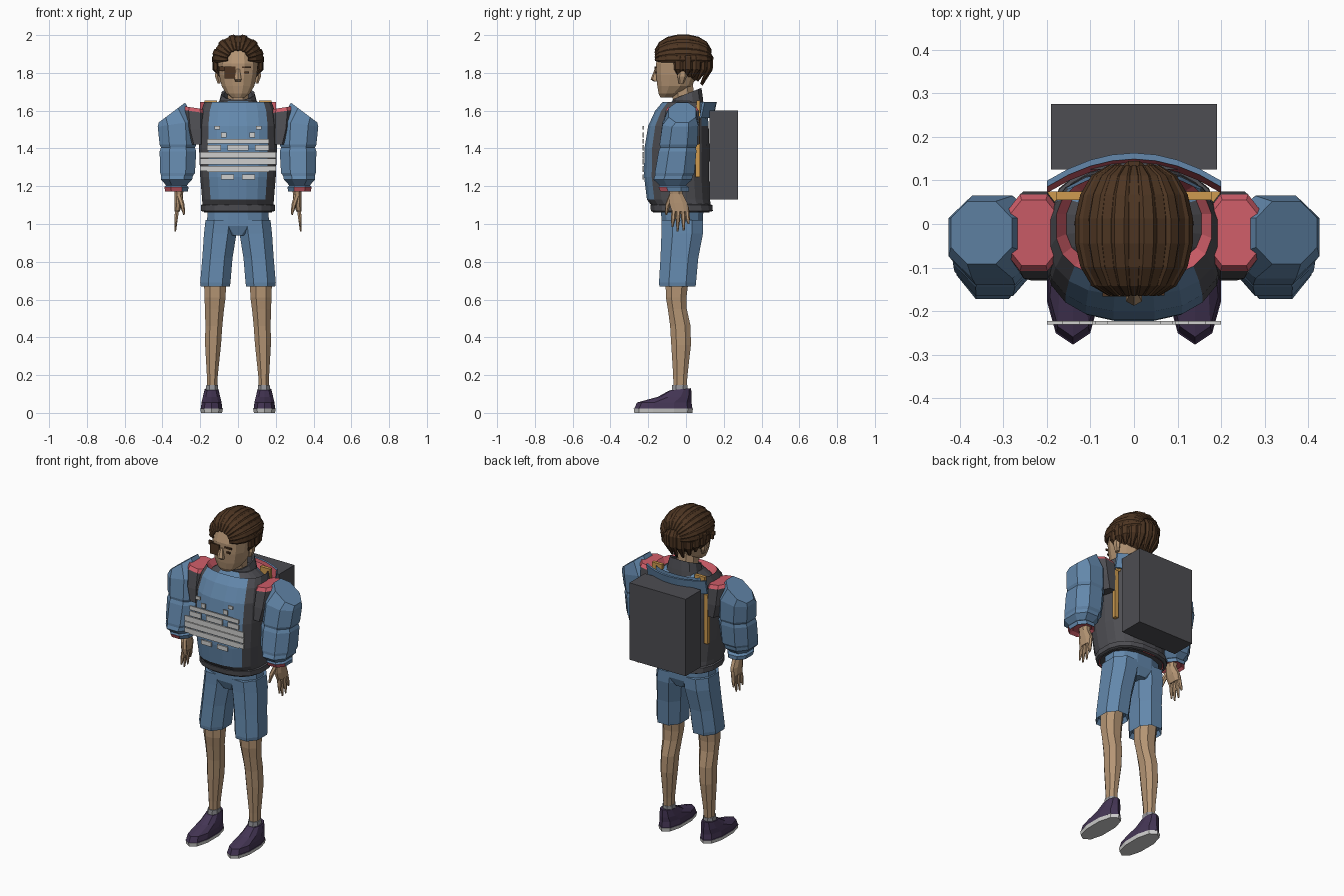
import bpy, bmesh, math
from mathutils import Vector

COLS = {"skin": (.46, .30, .175), "hair_brown": (.075, .036, .016), "cloth_blue": (.125, .245, .41),
        "dark_grey": (.075, .075, .085), "lining_red": (.62, .11, .14), "shoe_purple": (.058, .036, .09),
        "pale_grey": (.62, .62, .61), "strap_orange": (.62, .33, .08), "sock_grey": (.30, .30, .32)}
MATS = {}
for k, c in COLS.items():
    MATS[k] = bpy.data.materials.new(k)
    MATS[k].diffuse_color = (*c, 1)


def finish(bm, name, mats, rule=None):
    bmesh.ops.recalc_face_normals(bm, faces=bm.faces)
    if rule:
        for f in bm.faces:
            f.material_index = rule(f.calc_center_median(), f.normal)
    me = bpy.data.meshes.new(name)
    bm.to_mesh(me)
    bm.free()
    for m in mats:
        me.materials.append(MATS[m])
    ob = bpy.data.objects.new(name, me)
    bpy.context.collection.objects.link(ob)
    return ob


def skin_rings(bm, loops):
    vs = [[bm.verts.new(p) for p in lp] for lp in loops]
    n = len(vs[0])
    for a, b in zip(vs, vs[1:]):
        for i in range(n):
            bm.faces.new((a[i], a[(i + 1) % n], b[(i + 1) % n], b[i]))
    bm.faces.new(vs[0][::-1])
    bm.faces.new(vs[-1])


def loft(name, rings, mats, n=8, e=2.3, rule=None, s=1):
    """Stack rounded-box rings (z, cx, cy, rx, ry, tilt_x, tilt_y); s=-1 flips to the other side."""
    k = math.cos(math.pi / n) ** (2 / e)
    loops = []
    for r in rings:
        z, cx, cy, rx, ry, tx, ty = (list(r) + [0, 0])[:7]
        lp = []
        for i in range(n):
            a = (i + .5) * 2 * math.pi / n
            c, d = math.cos(a), math.sin(a)
            x = rx * math.copysign(abs(c) ** (2 / e), c) / k
            y = ry * math.copysign(abs(d) ** (2 / e), d) / k
            lp.append((s * (cx + x), cy + y, z + tx * x + ty * y))
        loops.append(lp)
    bm = bmesh.new()
    skin_rings(bm, loops)
    return finish(bm, name, mats, rule)


def boxes(name, lims, mat):
    bm = bmesh.new()
    for x0, x1, y0, y1, z0, z1 in lims:
        vs = bmesh.ops.create_cube(bm, size=1)["verts"]
        for v in vs:
            v.co = Vector(((x0 + x1) / 2 + v.co.x * (x1 - x0), (y0 + y1) / 2 + v.co.y * (y1 - y0),
                           (z0 + z1) / 2 + v.co.z * (z1 - z0)))
    return finish(bm, name, [mat])


def tube(bm, pts, radii, centre, flat=.5, n=6):
    """Tapered lock or finger along pts, flattened away from centre."""
    pts = [Vector(p) for p in pts]
    loops = []
    for i, p in enumerate(pts):
        t = (pts[min(i + 1, len(pts) - 1)] - pts[max(i - 1, 0)]).normalized()
        out = p - Vector(centre)
        out = (out - t * out.dot(t)).normalized()
        side = t.cross(out)
        loops.append([p + side * math.cos(2 * math.pi * j / n) * radii[i]
                      + out * math.sin(2 * math.pi * j / n) * radii[i] * flat for j in range(n)])
    skin_rings(bm, loops)


# Legs, shoes, sleeves and hands, mirrored left and right
for s, side in ((1, "left"), (-1, "right")):
    loft(side + "_shoe", [(0, .14, -.12, .056, .147), (.022, .14, -.12, .06, .15), (.024, .14, -.12, .057, .147),
                          (.055, .14, -.115, .053, .138), (.085, .14, -.06, .046, .085),
                          (.125, .14, -.03, .036, .055, 0, .1)], ["shoe_purple", "pale_grey"], n=10,
         rule=lambda c, d: int(c.z < .0225), s=s)
    loft(side + "_sock", [(.1, .138, -.035, .032, .042), (.148, .137, -.033, .031, .04)], ["sock_grey"], s=s)
    loft(side + "_leg", [(.12, .137, -.032, .026, .034), (.2, .136, -.03, .029, .038), (.36, .132, -.026, .042, .052),
                         (.46, .128, -.03, .045, .054), (.55, .124, -.046, .05, .05), (.61, .122, -.052, .056, .054),
                         (.75, .12, -.045, .06, .065)], ["skin"], s=s)
    loft(side + "_shorts_leg", [(.70, .12, -.045, .066, .08), (.67, .12, -.045, .077, .096), (.69, .12, -.045, .08, .098),
                                (.82, .109, -.035, .08, .1), (.95, .094, -.02, .086, .11),
                                (1.02, .086, -.02, .086, .11)], ["cloth_blue"], s=s)
    # Puffy sleeve in stacked segments with a narrow cuff
    loft(side + "_sleeve", [(1.59, .35, -.02, .07, .072, -.75), (1.53, .325, -.03, .1, .095, -.15),
                            (1.42, .318, -.04, .097, .1), (1.405, .318, -.042, .09, .095), (1.385, .318, -.045, .097, .1),
                            (1.27, .32, -.06, .092, .105), (1.255, .323, -.065, .084, .1), (1.235, .325, -.07, .082, .102),
                            (1.205, .326, -.07, .055, .07), (1.195, .326, -.065, .064, .08),
                            (1.172, .325, -.06, .06, .075), (1.185, .325, -.06, .045, .055)],
         ["cloth_blue", "lining_red"], rule=lambda c, d: int(c.z < 1.19 and d.z < -.3), s=s)
    # Shoulder joint: grey panel with red lining on top
    loft(side + "_shoulder", [(1.42, .215, -.03, .04, .1), (1.5, .225, -.025, .06, .1), (1.595, .23, -.02, .068, .088, .15),
                              (1.615, .23, -.02, .06, .075, .15)], ["dark_grey", "lining_red"],
         rule=lambda c, d: int(d.z > .35), s=s)
    loft(side + "_palm", [(1.21, .315, -.055, .026, .036), (1.16, .313, -.052, .023, .034), (1.11, .316, -.04, .021, .048),
                          (1.065, .322, -.03, .014, .045)], ["skin"], s=s)
    bm = bmesh.new()
    for y0, y1, z1 in ((-.063, -.072, .985), (-.04, -.045, .96), (-.017, -.012, .965), (.003, .014, 1.0)):
        tube(bm, [(s * .32, y0, 1.09), (s * .328, (y0 + y1) / 2, 1.03), (s * .332, y1, z1)], [.013, .012, .005],
             (s * .2, y0, 1.05), .9)
    tube(bm, [(s * .312, -.075, 1.15), (s * .295, -.097, 1.1), (s * .285, -.105, 1.05)], [.016, .014, .006], (0, 0, 1.1), .9)
    finish(bm, side + "_fingers", ["skin"])

# Hips join the two shorts legs
loft("shorts_hips", [(.94, 0, -.02, .06, .09), (.99, 0, -.02, .165, .11), (1.09, 0, -.02, .16, .112)],
     ["cloth_blue"], n=12)


# Jacket: blue front panel and back yoke, grey vest sides, red lining
def jacket_rule(c, d):
    if c.z < 1.08 and (d.z < -.6 or abs(c.x) < .02 and c.y > -.1):
        return 2
    if c.z > 1.61 and (abs(c.x) > .12 or abs(c.y) > .08) and d.x * c.x + d.y * c.y < 0:
        return 2
    if c.z > 1.12 and c.y < -.08 and abs(c.x) < .15:
        return 0
    return 0 if c.z > 1.55 and c.y > .04 and abs(c.x) < .16 else 1


loft("jacket", [(1.09, 0, -.03, .15, .11), (1.06, 0, -.025, .18, .15), (1.1, 0, -.027, .188, .158),
                (1.13, 0, -.04, .19, .167), (1.25, 0, -.05, .2, .172), (1.4, 0, -.048, .206, .172),
                (1.52, 0, -.04, .205, .16), (1.6, 0, -.025, .195, .138), (1.645, 0, -.005, .178, .12),
                (1.61, 0, .0, .155, .1), (1.65, 0, .0, .1, .075)],
     ["cloth_blue", "dark_grey", "lining_red"], n=20, e=2.5, rule=jacket_rule)
loft("waist_belt", [(1.065, 0, -.022, .186, .155), (1.07, 0, -.022, .196, .164), (1.1, 0, -.025, .196, .164),
                    (1.105, 0, -.025, .186, .155)], ["dark_grey"], n=16, e=2.5)

# Raised collar flap behind the neck, red on the inside
bm = bmesh.new()
loops = []
for i in range(9):
    x = -.2 + .05 * i
    y = .155 - 1.6 * x * x
    loops.append([(x, y - .02, 1.56), (x, y - .01, 1.56), (x, y + .008, 1.645), (x, y - .006, 1.645)])
skin_rings(bm, loops)
finish(bm, "back_flap", ["cloth_blue", "lining_red"], lambda c, d: int(d.y < -.5))

# High neck collar and neck
loft("collar", [(1.61, 0, .01, .11, .085), (1.65, 0, .01, .098, .08, 0, .15), (1.69, 0, .005, .086, .077, 0, .4),
                (1.685, 0, .005, .074, .066, 0, .4), (1.63, 0, .005, .07, .06)], ["dark_grey"], n=12)
loft("neck", [(1.6, 0, -.005, .055, .055), (1.76, 0, -.025, .058, .06)], ["skin"])

# Head with nose and ears
loft("head", [(1.67, 0, -.105, .035, .03), (1.69, 0, -.085, .062, .06), (1.73, 0, -.06, .086, .092),
              (1.79, 0, -.05, .1, .108), (1.85, 0, -.045, .106, .114), (1.91, 0, -.035, .1, .105),
              (1.95, 0, -.02, .07, .08)], ["skin"], n=12)
loft("nose", [(1.755, 0, -.155, .016, .014), (1.765, 0, -.165, .018, .02), (1.82, 0, -.155, .009, .01)], ["skin"], n=6)
for s, side in ((1, "left"), (-1, "right")):
    loft(side + "_ear", [(1.745, .1, -.025, .008, .012), (1.78, .108, -.02, .013, .022), (1.81, .108, -.018, .012, .02)],
         ["skin"], n=6, s=s)
# Eye cover, eyes and brow plates
boxes("eye_cover", [(-.072, -.012, -.166, -.157, 1.77, 1.835), (-.1, -.07, -.142, -.134, 1.81, 1.835)], "hair_brown")
boxes("brow_and_eye", [(.02, .07, -.164, -.156, 1.825, 1.835), (.032, .058, -.163, -.155, 1.797, 1.807)], "hair_brown")

# Hair: cap, locks swept front to back, and hanging locks behind
bm = bmesh.new()
bmesh.ops.create_uvsphere(bm, u_segments=14, v_segments=8, radius=1)
for v in bm.verts:
    v.co = Vector((v.co.x * .122, v.co.y * .135 - .01, v.co.z * .12 + 1.865))
C = (0, -.01, 1.86)
for i in range(13):
    phi = math.radians(-84 + 14 * i)
    lift = .006 if i % 2 else 0
    pts = []
    for j in range(8):
        t = math.radians(18 + 20.5 * j)
        r = math.sin(t) ** .7 * (.124 + lift)
        pts.append((math.sin(phi) * r, -.015 - .155 * math.cos(t), 1.865 + math.cos(phi) * r))
    tube(bm, pts, [.008, .018, .022, .023, .023, .022, .018, .008], C, .55)
for i in range(11):
    a = math.radians(-105 + 21 * i)
    sx, cy = math.sin(a), math.cos(a)
    low = 1.735 + .05 * abs(sx) ** 2
    tube(bm, [(sx * .09, -.005 + cy * .1, 1.95), (sx * .124, -.005 + cy * .138, 1.88),
              (sx * .122, -.005 + cy * .135, 1.82), (sx * .1, -.01 + cy * .095, low)], [.016, .026, .025, .008], C, .55)
finish(bm, "hair", ["hair_brown"])

# Backpack and its straps
boxes("backpack", [(-.19, .19, .125, .275, 1.13, 1.6)], "dark_grey")
boxes("pack_straps", [b for s in (1, -1) for b in (
    (min(s * .175, s * .198), max(s * .175, s * .198), .05, .074, 1.25, 1.55),
    (min(s * .11, s * .178), max(s * .11, s * .178), .055, .075, 1.55, 1.655))], "strap_orange")

# Plain pale bars across the chest, mirrored
bars = [(0, .165, 1.425, 1.45), (.0, .2, 1.35, 1.382), (0, .2, 1.314, 1.346), (.09, .165, 1.388, 1.418),
        (0, .055, 1.388, 1.418), (0, .165, 1.276, 1.308), (.165, .2, 1.28, 1.308), (.095, .125, 1.5, 1.52),
        (.06, .09, 1.458, 1.485), (.02, .09, 1.236, 1.262)]
boxes("chest_bars", [(x0 if s > 0 else -x1, x1 if s > 0 else -x0, -.231, -.223, z0, z1)
                     for s in (1, -1) for x0, x1, z0, z1 in bars], "pale_grey")
